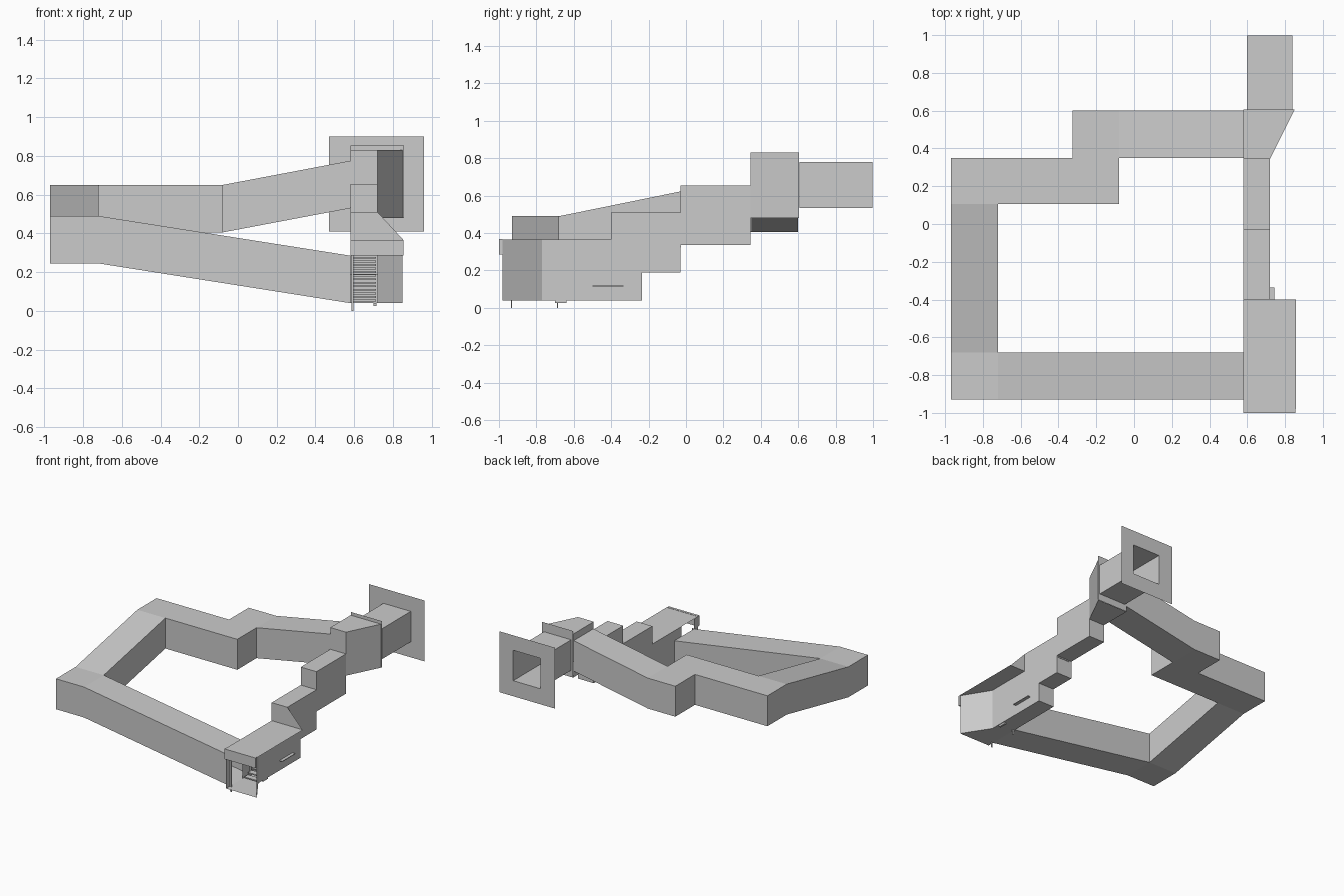
import bpy, bmesh

if "Cube" in bpy.data.objects:
    bpy.data.objects.remove(bpy.data.objects["Cube"])

GREY = (0.6, 0.6, 0.6, 1)
mat = bpy.data.materials.new("plain grey")
mat.use_nodes = True
mat.diffuse_color = GREY
mat.node_tree.nodes["Principled BSDF"].inputs["Base Color"].default_value = GREY


def build(name, polygons):
    """Make one object from a list of polygons, welding shared corners."""
    bm = bmesh.new()
    for poly in polygons:
        bm.faces.new([bm.verts.new(p) for p in poly])
    bmesh.ops.remove_doubles(bm, verts=bm.verts, dist=0.0001)
    bmesh.ops.recalc_face_normals(bm, faces=bm.faces)
    mesh = bpy.data.meshes.new(name)
    bm.to_mesh(mesh)
    bm.free()
    mesh.materials.append(mat)
    obj = bpy.data.objects.new(name, mesh)
    bpy.context.collection.objects.link(obj)
    return obj


def bridge(rings):
    """Quads joining each ring to the next, dropping collapsed ones."""
    quads = []
    for a, b in zip(rings, rings[1:]):
        for i in range(len(a)):
            j = (i + 1) % len(a)
            quad = [a[i], a[j], b[j], b[i]]
            corners = list(dict.fromkeys(quad))
            if len(corners) > 2:
                quads.append(corners)
    return quads


def box(x0, x1, y0, y1, z0, z1):
    ring = lambda z: [(x0, y0, z), (x1, y0, z), (x1, y1, z), (x0, y1, z)]
    return bridge([ring(z0), ring(z1)]) + [ring(z0), ring(z1)]


def rect_xz(x0, x1, z0, z1, y):
    return [(x0, y, z0), (x1, y, z0), (x1, y, z1), (x0, y, z1)]


# Looping passage: outer corner, inner corner and floor height
H = 0.245
path = [
    (0.58, -0.93, 0.58, -0.68, 0.04),
    (-0.72, -0.93, -0.72, -0.68, 0.245),
    (-0.97, -0.93, -0.72, -0.68, 0.245),
    (-0.97, -0.68, -0.72, -0.68, 0.245),
    (-0.97, 0.105, -0.72, 0.105, 0.405),
    (-0.97, 0.35, -0.72, 0.105, 0.405),
    (-0.325, 0.35, -0.08, 0.105, 0.405),
    (-0.325, 0.6, -0.08, 0.35, 0.405),
    (-0.08, 0.6, -0.08, 0.35, 0.405),
    (0.58, 0.6, 0.58, 0.35, 0.53),
]
build("loop_passage", bridge([
    [(ox, oy, z), (ix, iy, z), (ix, iy, z + H), (ox, oy, z + H)]
    for ox, oy, ix, iy, z in path]))

# Stepped stairwell shell, open at both ends
X0, X1 = 0.58, 0.72
floor_line = [(-0.77, 0.04), (-0.235, 0.04), (-0.235, 0.19), (-0.03, 0.19),
              (-0.03, 0.335), (0.345, 0.335), (0.345, 0.48)]
roof_line = [(-0.77, 0.365), (-0.4, 0.365), (-0.4, 0.51), (-0.03, 0.51),
             (-0.03, 0.655), (0.345, 0.655)]
shell = [[(x, y, z) for y, z in floor_line + roof_line[::-1]] for x in (X0, X1)]
for line in (floor_line, roof_line):
    for (ya, za), (yb, zb) in zip(line, line[1:]):
        shell.append([(X0, ya, za), (X1, ya, za), (X1, yb, zb), (X0, yb, zb)])
build("stairwell_shell", shell)

# Stair treads
STEPS = 24
rise, run = 0.44 / STEPS, 1.115 / STEPS
treads = []
for i in range(STEPS):
    y, z = -0.77 + i * run, 0.04 + i * rise
    treads += box(0.595, 0.712, y, y + run, z + rise * 0.5, z + rise)
build("stair_treads", treads)

# Entrance: floor, roof, lintel, angled wall and gable
build("entrance_floor", [[(X0, -0.98, 0.04), (0.855, -0.98, 0.04),
                          (X1, -0.77, 0.04), (X0, -0.77, 0.04)]])
build("entrance_roof", [[(X0, -0.98, 0.365), (0.858, -0.98, 0.365),
                         (0.858, -0.4, 0.365), (X0, -0.4, 0.365)]])
build("entrance_lintel", box(X0, 0.855, -1.0, -0.98, 0.285, 0.367))
build("entrance_angled_wall", [[(0.85, -0.98, 0.04), (X1, -0.77, 0.04),
                                (X1, -0.77, 0.365), (0.85, -0.98, 0.365)]])
build("entrance_gable", [[(X1, -0.4, 0.365), (0.855, -0.4, 0.365),
                          (X1, -0.4, 0.51)]])
build("entrance_left_wall", [[(X0, -0.98, 0.04), (X0, -0.93, 0.04),
                              (X0, -0.93, 0.365), (X0, -0.98, 0.365)]])
build("side_ledge", box(X1, 0.745, -0.5, -0.335, 0.115, 0.12))
for y in (-0.935, -0.69):
    build("door_post", box(0.585, 0.597, y, y + 0.006, 0.0, 0.285))
build("floor_bracket", box(0.7, 0.715, -0.7, -0.64, 0.025, 0.04))

# Upper landing with a slanted side, open to the passages
plan = [(X0, 0.345), (X1, 0.345), (0.85, 0.605), (X0, 0.605)]
low, high = ([(x, y, z) for x, y in plan] for z in (0.48, 0.83))
build("upper_landing", [
    low, high,
    [low[1], low[2], high[2], high[1]],
    rect_xz(X0, X1, 0.655, 0.83, 0.345),
    [(X0, 0.345, 0.775), (X0, 0.605, 0.775), (X0, 0.605, 0.83), (X0, 0.345, 0.83)],
    [(X0, 0.345, 0.48), (X0, 0.605, 0.48), (X0, 0.605, 0.53), (X0, 0.345, 0.53)]])

# Exit passage with its collar and square end plate
hole = (0.597, 0.84, 0.535, 0.78)
build("exit_passage", bridge([rect_xz(*hole, 0.607), rect_xz(*hole, 0.998)]))
build("landing_collar", bridge([rect_xz(*hole, 0.607),
                                rect_xz(X0, 0.858, 0.48, 0.855, 0.607)]))
build("exit_plate", bridge([rect_xz(*hole, 0.998),
                            rect_xz(0.47, 0.96, 0.41, 0.9, 0.998)]))
